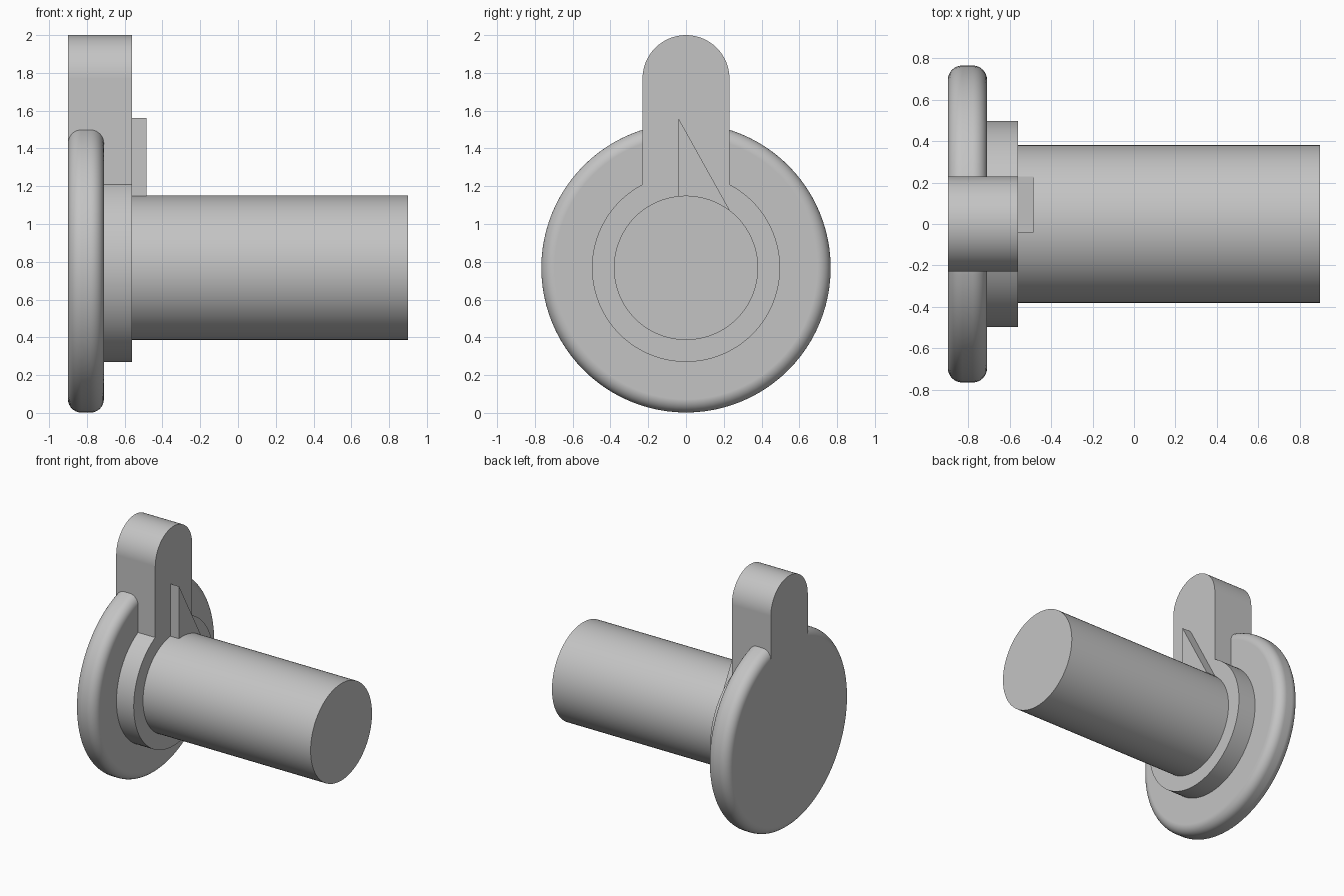
import bpy, bmesh, math
from mathutils import Matrix

cube = bpy.data.objects.get("Cube")
if cube:
    bpy.data.objects.remove(cube, do_unlink=True)

AXIS_Z = 0.768      # height of the shaft axis
BACK = -0.90        # rear face of the flange and tab
HUB_FACE = -0.56    # face of the hub and tab

grey = bpy.data.materials.new("light grey")
grey.use_nodes = True
COLOUR = (0.55, 0.55, 0.55, 1)
grey.diffuse_color = COLOUR
grey.node_tree.nodes["Principled BSDF"].inputs["Base Color"].default_value = COLOUR


def finish(name, bm):
    bmesh.ops.recalc_face_normals(bm, faces=bm.faces)
    mesh = bpy.data.meshes.new(name)
    bm.to_mesh(mesh)
    bm.free()
    mesh.materials.append(grey)
    obj = bpy.data.objects.new(name, mesh)
    bpy.context.collection.objects.link(obj)
    return obj


def disc(name, radius, x0, x1, rounding=0):
    """Cylinder along x, optionally with rounded rims."""
    bm = bmesh.new()
    place = Matrix.Translation(((x0 + x1) / 2, 0, AXIS_Z)) @ Matrix.Rotation(math.pi / 2, 4, "Y")
    bmesh.ops.create_cone(bm, cap_ends=True, segments=96, radius1=radius,
                          radius2=radius, depth=x1 - x0, matrix=place)
    if rounding:
        rims = [e for e in bm.edges if any(len(f.verts) > 4 for f in e.link_faces)]
        bmesh.ops.bevel(bm, geom=rims, offset=rounding, segments=8, profile=0.5,
                        affect="EDGES", clamp_overlap=True)
    return finish(name, bm)


def plate(name, outline, x0, x1):
    """Extrude a (y, z) outline along x."""
    bm = bmesh.new()
    face = bm.faces.new([bm.verts.new((x0, y, z)) for y, z in outline])
    new = bmesh.ops.extrude_face_region(bm, geom=[face])["geom"]
    bmesh.ops.translate(bm, vec=(x1 - x0, 0, 0),
                        verts=[v for v in new if isinstance(v, bmesh.types.BMVert)])
    return finish(name, bm)


# Round-topped tab outline
R = 0.23
arc = [(R * math.cos(math.pi * i / 32), 2 - R + R * math.sin(math.pi * i / 32))
       for i in range(33)]
tab_outline = arc + [(-R, 0.9), (R, 0.9)]

# Flange, hub and tab become one solid
flange = disc("flange_with_hub_and_tab", 0.766, BACK, -0.71, 0.07)
hub = disc("hub", 0.498, -0.80, HUB_FACE)
tab = plate("tab", tab_outline, BACK, HUB_FACE)
for part in (hub, tab):
    union = flange.modifiers.new("join", "BOOLEAN")
    union.operation = "UNION"
    union.solver = "EXACT"
    union.object = part
solid = bpy.data.meshes.new_from_object(
    flange.evaluated_get(bpy.context.evaluated_depsgraph_get()))
flange.modifiers.clear()
flange.data = solid
for part in (hub, tab):
    bpy.data.objects.remove(part, do_unlink=True)

# Shaft and the triangular pointer beside it
shaft = disc("shaft", 0.382, -0.60, 0.90)
pointer = plate("pointer", [(-0.04, 1.56), (-0.04, 1.0), (0.23, 1.075)], -0.58, -0.485)

# Smooth curved sides, crisp edges, flat caps
for obj in (flange, shaft, pointer):
    obj.data.shade_smooth()
    obj.data.set_sharp_from_angle(angle=math.radians(30))
    weighted = obj.modifiers.new("flat caps", "WEIGHTED_NORMAL")
    weighted.keep_sharp = True
